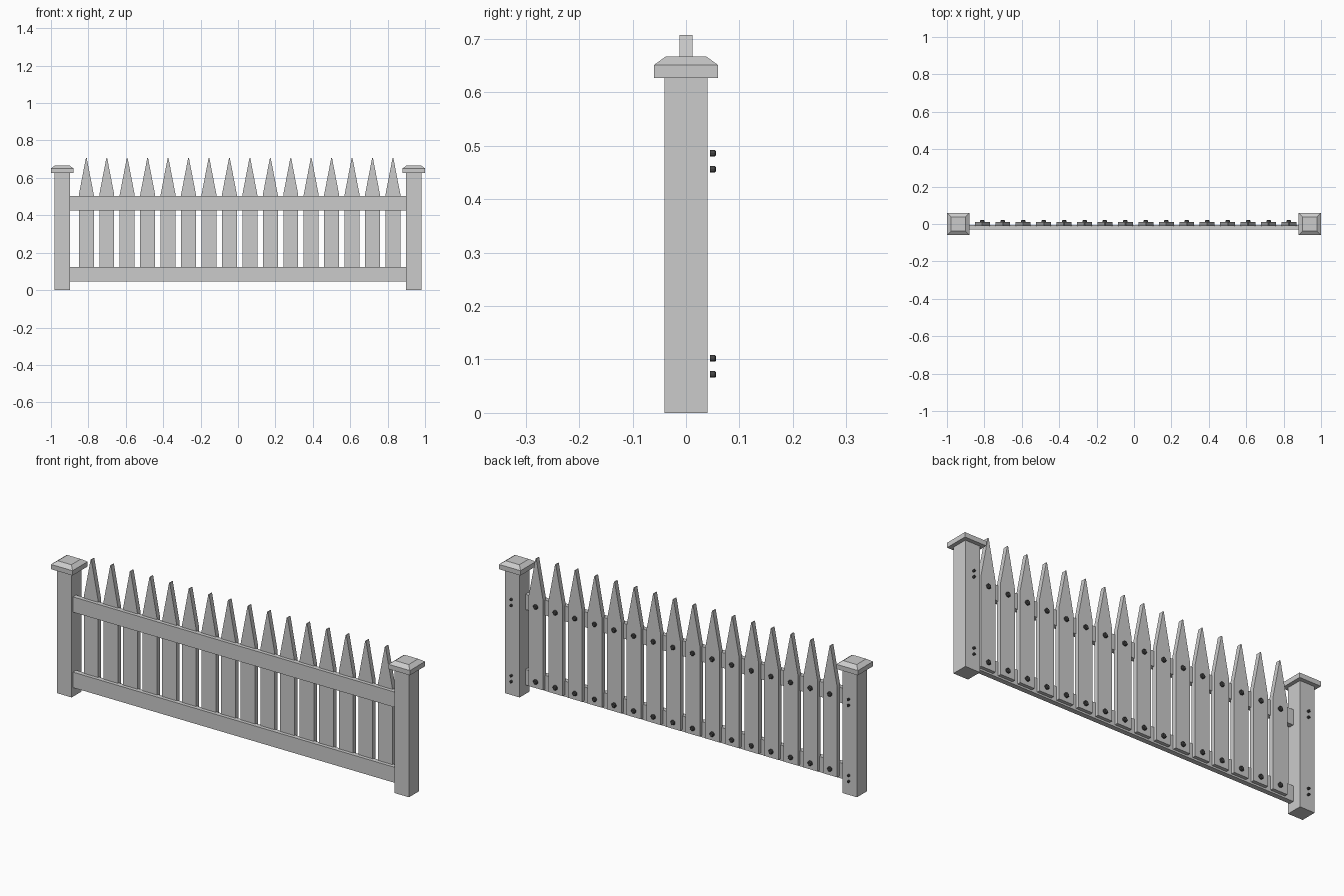
import bpy, bmesh, math
from mathutils import Matrix

if "Cube" in bpy.data.objects:
    bpy.data.objects.remove(bpy.data.objects["Cube"])


def finish(name, bm):
    bmesh.ops.recalc_face_normals(bm, faces=bm.faces)
    me = bpy.data.meshes.new(name)
    bm.to_mesh(me)
    bm.free()
    ob = bpy.data.objects.new(name, me)
    bpy.context.collection.objects.link(ob)
    return ob


def box(name, x0, x1, y0, y1, z0, z1):
    bm = bmesh.new()
    m = Matrix.Translation(((x0 + x1) / 2, (y0 + y1) / 2, (z0 + z1) / 2)) @ \
        Matrix.Diagonal((x1 - x0, y1 - y0, z1 - z0, 1))
    bmesh.ops.create_cube(bm, size=1, matrix=m)
    return finish(name, bm)


def prism(name, outline, y0, y1):
    bm = bmesh.new()
    face = bm.faces.new([bm.verts.new((x, y0, z)) for x, z in outline])
    ext = bmesh.ops.extrude_face_region(bm, geom=[face])
    verts = [v for v in ext["geom"] if isinstance(v, bmesh.types.BMVert)]
    bmesh.ops.translate(bm, verts=verts, vec=(0, y1 - y0, 0))
    return finish(name, bm)


def cap(name, x):
    # square slab with a chamfered top
    bm = bmesh.new()
    rings = [[bm.verts.new((x + sx * h, sy * h, z))
              for sx, sy in ((-1, -1), (1, -1), (1, 1), (-1, 1))]
             for h, z in ((0.06, 0.627), (0.06, 0.651), (0.038, 0.667))]
    for a, b in zip(rings, rings[1:]):
        for i in range(4):
            j = (i + 1) % 4
            bm.faces.new((a[i], a[j], b[j], b[i]))
    bm.faces.new(rings[0])
    bm.faces.new(rings[-1])
    return finish(name, bm)


dark = bpy.data.materials.new("dark_metal")
dark.diffuse_color = (0.06, 0.06, 0.06, 1)
dark.use_nodes = True
dark.node_tree.nodes["Principled BSDF"].inputs["Base Color"].default_value = dark.diffuse_color


def screw(name, x, z, y0, y1, r):
    # round head with a chamfered outer rim
    bm = bmesh.new()
    rings = []
    for rr, y in ((r, y0), (r, y1 - r * 0.3), (r * 0.7, y1)):
        rings.append([bm.verts.new((x + rr * math.cos(k * math.tau / 12), y,
                                    z + rr * math.sin(k * math.tau / 12)))
                      for k in range(12)])
    for a, b in zip(rings, rings[1:]):
        for i in range(12):
            j = (i + 1) % 12
            bm.faces.new((a[i], a[j], b[j], b[i]))
    bm.faces.new(rings[0])
    bm.faces.new(rings[-1])
    finish(name, bm).data.materials.append(dark)


# end posts with caps and paired screws on the back
for side, s in (("left", -1), ("right", 1)):
    x = s * 0.94
    box(side + "_post", x - 0.041, x + 0.041, -0.04, 0.04, 0, 0.63)
    cap(side + "_post_cap", x)
    for z in (0.072, 0.102, 0.456, 0.486):
        screw(side + "_post_screw", x, z, 0.045, 0.056, 0.006)

# horizontal rails
box("lower_rail", -0.9, 0.9, -0.03, -0.005, 0.046, 0.124)
box("upper_rail", -0.9, 0.9, -0.03, -0.005, 0.426, 0.503)

# pointed pickets, each bolted to both rails
for i in range(16):
    x = -0.811 + i * 0.1093
    prism("picket", [(x - 0.04, 0.055), (x + 0.04, 0.055), (x + 0.04, 0.51),
                     (x + 0.002, 0.707), (x - 0.002, 0.707), (x - 0.04, 0.51)],
          -0.012, 0.012)
    for z in (0.087, 0.465):
        screw("picket_bolt", x, z, 0.01, 0.021, 0.012)
